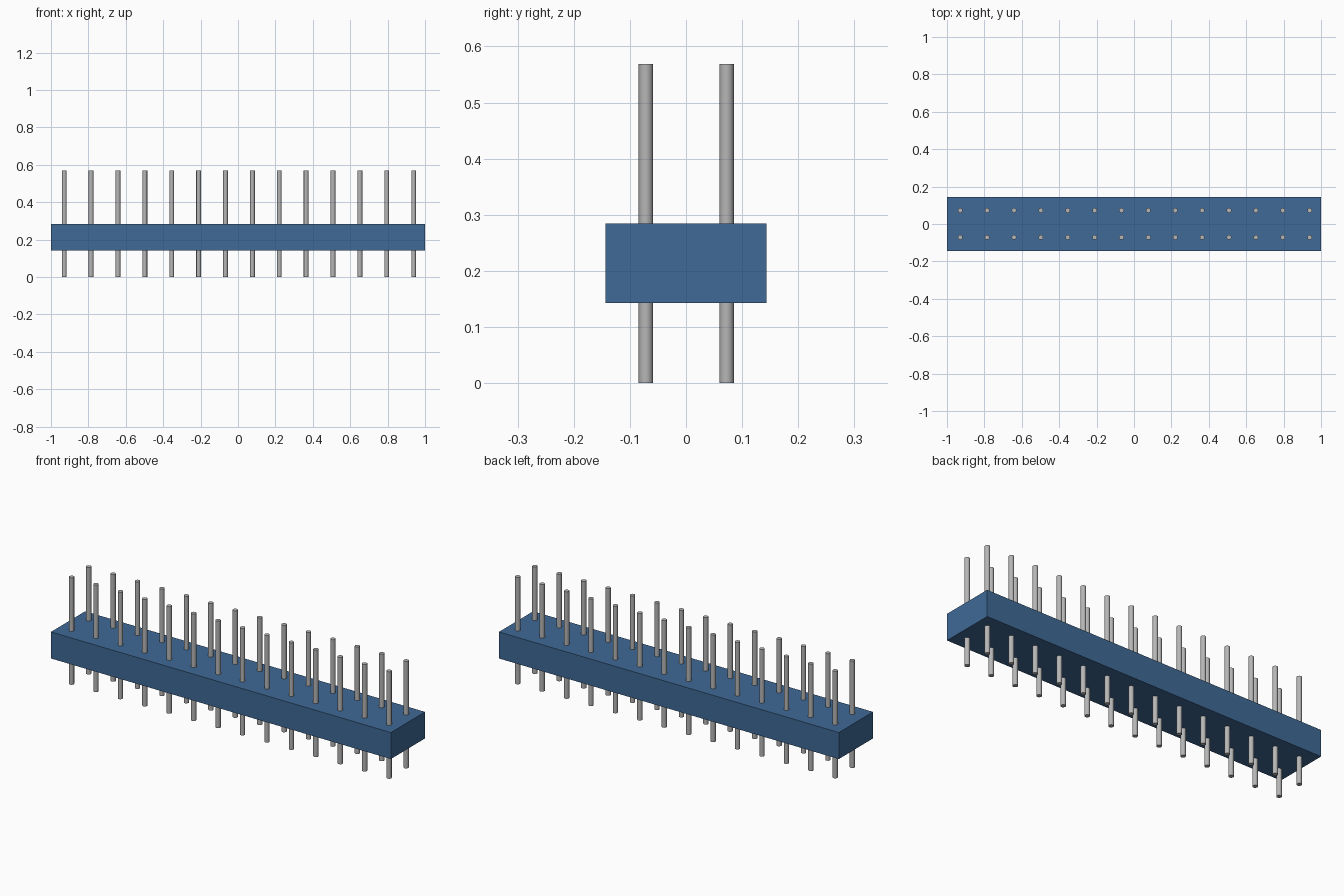
import bpy
import math

cube = bpy.data.objects.get("Cube")
if cube:
    bpy.data.objects.remove(cube, do_unlink=True)


def make_material(name, colour):
    mat = bpy.data.materials.new(name)
    mat.use_nodes = True
    mat.diffuse_color = (*colour, 1)
    mat.node_tree.nodes["Principled BSDF"].inputs["Base Color"].default_value = (*colour, 1)
    return mat


blue = make_material("blue plastic", (0.05, 0.142, 0.305))
grey = make_material("grey metal", (0.47, 0.47, 0.47))

# Housing block
HALF_WIDTH, BOTTOM, TOP = 0.1437, 0.143, 0.284
bpy.ops.mesh.primitive_cube_add(size=1, location=(0, 0, (BOTTOM + TOP) / 2))
block = bpy.context.object
block.name = "housing_block"
block.scale = (2, 2 * HALF_WIDTH, TOP - BOTTOM)
bpy.ops.object.transform_apply(location=False, rotation=False, scale=True)
block.data.materials.append(blue)

# One pin running through the housing
COUNT, FIRST_X, PITCH = 14, -0.929, 0.1437
PIN_HEIGHT, PIN_RADIUS = 0.569, 0.0128
bpy.ops.mesh.primitive_cylinder_add(vertices=20, radius=PIN_RADIUS, depth=PIN_HEIGHT)
pin = bpy.context.object
bpy.ops.object.shade_smooth_by_angle(angle=math.radians(35))
pin.data.name = "pin"
pin.data.materials.append(grey)

# Two rows of pins sharing the same mesh
for row, y in (("front", -0.0715), ("back", 0.0725)):
    for i in range(COUNT):
        copy = pin.copy()
        copy.name = f"{row}_pin_{i + 1}"
        copy.location = (FIRST_X + i * PITCH, y, PIN_HEIGHT / 2)
        bpy.context.collection.objects.link(copy)
bpy.data.objects.remove(pin, do_unlink=True)
